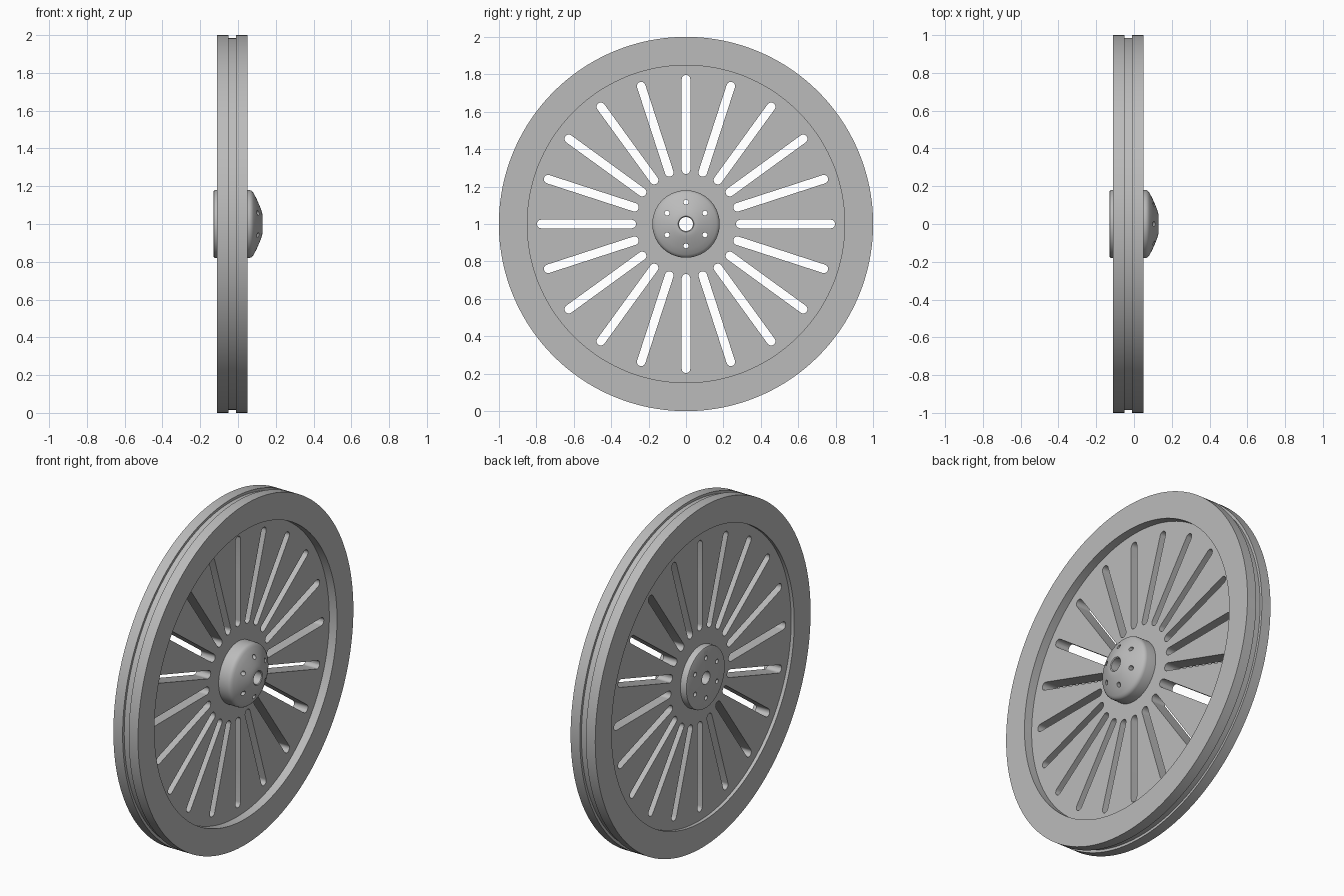
import bpy
import bmesh
from math import sin, cos, pi, tau, radians
from mathutils import Matrix, Vector

cube = bpy.data.objects.get("Cube")
if cube:
    bpy.data.objects.remove(cube, do_unlink=True)

CENTRE = Vector((0, 0, 1))
SPOKES = 20
BOLTS = 6

grey = bpy.data.materials.new("plain grey metal")
grey.use_nodes = True
colour = (0.5, 0.5, 0.5, 1)
grey.diffuse_color = colour
grey.node_tree.nodes["Principled BSDF"].inputs["Base Color"].default_value = colour


def finish(name, bm):
    """Turn a bmesh into a named object on the wheel axis."""
    bmesh.ops.recalc_face_normals(bm, faces=bm.faces)
    mesh = bpy.data.meshes.new(name)
    bm.to_mesh(mesh)
    bm.free()
    mesh.materials.append(grey)
    obj = bpy.data.objects.new(name, mesh)
    obj.location = CENTRE
    bpy.context.collection.objects.link(obj)
    return obj


def lathe(name, profile, steps=160):
    """Revolve a closed (x, radius) profile around the x axis."""
    bm = bmesh.new()
    rings = [[bm.verts.new((x, r * cos(tau * i / steps), r * sin(tau * i / steps)))
              for x, r in profile] for i in range(steps)]
    count = len(profile)
    for i in range(steps):
        a, b = rings[i], rings[(i + 1) % steps]
        for j in range(count):
            k = (j + 1) % count
            bm.faces.new((a[j], a[k], b[k], b[j]))
    return finish(name, bm)


def add_prism(bm, outline, angle):
    """Add a prism along x from a (y, z) outline turned by an angle."""
    turn = Matrix.Rotation(angle, 3, 'X')
    ends = [[bm.verts.new(turn @ Vector((x, y, z))) for y, z in outline]
            for x in (-0.3, 0.3)]
    bm.faces.new(ends[0])
    bm.faces.new(ends[1])
    for i in range(len(outline)):
        k = (i + 1) % len(outline)
        bm.faces.new((ends[0][i], ends[0][k], ends[1][k], ends[1][i]))


def slot_outline(inner, outer, r, steps=10):
    """Round-ended slot lying along y; equal ends give a circle."""
    pts = []
    for centre, start in ((outer, -pi / 2), (inner, pi / 2)):
        for i in range(steps + (inner != outer)):
            a = start + pi * i / steps
            pts.append((centre + r * cos(a), r * sin(a)))
    return pts


def cut(obj, outline, count, offset):
    """Cut a ring of equal holes through an object."""
    bm = bmesh.new()
    for i in range(count):
        add_prism(bm, outline, offset + tau * i / count)
    cutter = finish("hole_cutter", bm)
    cutter.hide_render = True
    mod = obj.modifiers.new("holes", 'BOOLEAN')
    mod.operation = 'DIFFERENCE'
    mod.solver = 'EXACT'
    mod.object = cutter
    bpy.context.view_layer.objects.active = obj
    bpy.ops.object.modifier_apply(modifier=mod.name)
    bpy.data.objects.remove(cutter, do_unlink=True)


# Rim with the groove around its tread
rim = lathe("rim", [
    (-0.11, 0.848), (-0.11, 1.0), (-0.05, 1.0), (-0.05, 0.985),
    (-0.01, 0.985), (-0.01, 1.0), (0.05, 1.0), (0.05, 0.848)])

# Recessed web with radial slots
web = lathe("slotted_web", [
    (-0.09, 0.17), (-0.09, 0.855), (0.0, 0.855), (0.0, 0.17)])
cut(web, slot_outline(0.29, 0.774, 0.023), SPOKES, 0)

# Domed hub with an axle bore and a ring of bolt holes
hub = lathe("hub", [
    (-0.13, 0.037), (-0.13, 0.172), (-0.127, 0.178), (-0.121, 0.18),
    (0.058, 0.18), (0.068, 0.178), (0.076, 0.172), (0.083, 0.163),
    (0.098, 0.134), (0.111, 0.105), (0.121, 0.08), (0.126, 0.065),
    (0.129, 0.053), (0.13, 0.042), (0.126, 0.037)], 96)
cut(hub, slot_outline(0.117, 0.117, 0.013), BOLTS, pi / 2)

# Smooth curved faces, keep corners crisp
bpy.ops.object.select_all(action='DESELECT')
for obj in (rim, web, hub):
    obj.select_set(True)
bpy.context.view_layer.objects.active = hub
bpy.ops.object.shade_smooth_by_angle(angle=radians(30))
